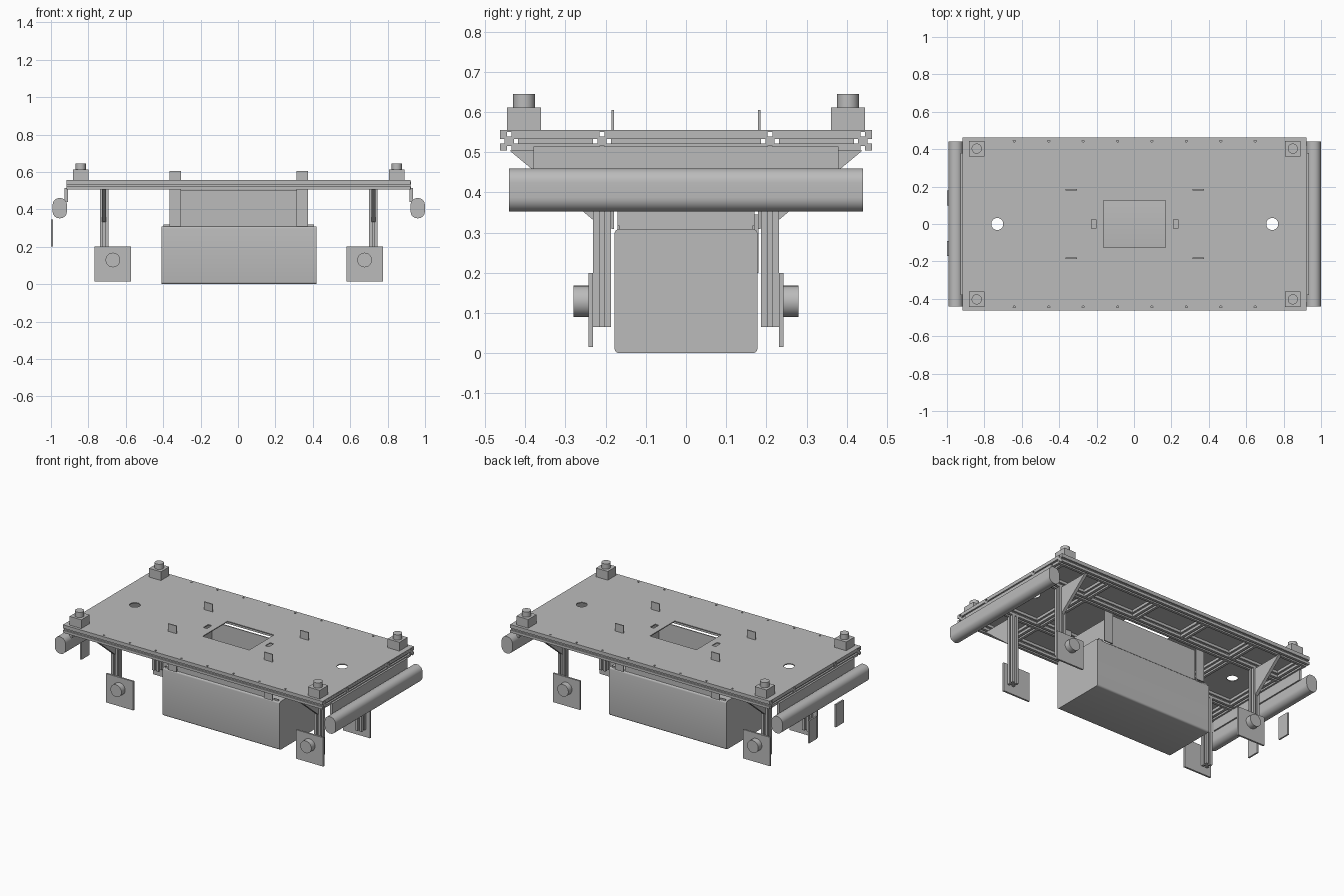
import bpy, bmesh
from math import pi
from mathutils import Matrix, Vector

cube = bpy.data.objects.get("Cube")
if cube:
    bpy.data.objects.remove(cube, do_unlink=True)

grey = bpy.data.materials.new("plain grey")
grey.use_nodes = True
grey.diffuse_color = (0.5, 0.5, 0.5, 1)
grey.node_tree.nodes["Principled BSDF"].inputs["Base Color"].default_value = (0.5, 0.5, 0.5, 1)

CX = 0.004            # middle of the mirrored parts
TOP, UNDER = 0.556, 0.505
H = 0.0225            # half width of a slotted beam
BEAM_Z = UNDER + H


def finish(name, bm, smooth=False):
    bmesh.ops.recalc_face_normals(bm, faces=bm.faces)
    mesh = bpy.data.meshes.new(name)
    bm.to_mesh(mesh)
    bm.free()
    mesh.materials.append(grey)
    ob = bpy.data.objects.new(name, mesh)
    bpy.context.collection.objects.link(ob)
    if smooth:
        bpy.ops.object.select_all(action='DESELECT')
        ob.select_set(True)
        bpy.context.view_layer.objects.active = ob
        bpy.ops.object.shade_smooth_by_angle()
    return ob


def box(name, x, y, z, round_axis=None, radius=0.01, segments=4):
    """Box from (low, high) ranges, optionally rounded along one axis."""
    bm = bmesh.new()
    lo, hi = Vector((x[0], y[0], z[0])), Vector((x[1], y[1], z[1]))
    bmesh.ops.create_cube(bm, size=1, matrix=Matrix.Translation((lo + hi) / 2)
                          @ Matrix.Diagonal((*(hi - lo), 1)))
    if round_axis is not None:
        edges = [e for e in bm.edges
                 if abs((e.verts[0].co - e.verts[1].co)[round_axis]) > 1e-4]
        bmesh.ops.bevel(bm, geom=edges, offset=radius, segments=segments,
                        profile=0.5, affect='EDGES')
    return finish(name, bm, round_axis is not None)


def cylinder(name, centre, radius, depth, along_y=False, sides=32):
    bm = bmesh.new()
    turn = Matrix.Rotation(pi / 2, 4, 'X') if along_y else Matrix()
    bmesh.ops.create_cone(bm, cap_ends=True, segments=sides, radius1=radius,
                          radius2=radius, depth=depth,
                          matrix=Matrix.Translation(centre) @ turn)
    return finish(name, bm, True)


def prism(name, points, vector):
    bm = bmesh.new()
    face = bm.faces.new([bm.verts.new(p) for p in points])
    new = bmesh.ops.extrude_face_region(bm, geom=[face])["geom"]
    bmesh.ops.translate(bm, vec=vector, verts=[v for v in new if isinstance(v, bmesh.types.BMVert)])
    return finish(name, bm)


def beam(name, start, axis, length):
    """Square extrusion with a slot down each side."""
    s, d = 0.006, 0.011
    side = [(H, H), (s, H), (s, H - d), (-s, H - d), (-s, H)]
    outline = []
    for _ in range(4):
        outline += side
        side = [(-b, a) for a, b in side]
    pts = []
    for a, b in outline:
        p = [a, b]
        p.insert(axis, 0)
        pts.append(Vector(p) + Vector(start))
    vec = Vector((0, 0, 0))
    vec[axis] = length
    return prism(name, pts, vec)


def cut(target, cutter):
    cutter.hide_render = True
    cutter.hide_viewport = True
    cutter.display_type = 'WIRE'
    mod = target.modifiers.new("cut", 'BOOLEAN')
    mod.object = cutter
    mod.solver = 'EXACT'


# Deck plate with its openings
deck = box("deck_plate", (-0.917, 0.923), (-0.4625, 0.4625), (UNDER + 2 * H, TOP))
Z_CUT = (UNDER, TOP + 0.1)
cut(deck, box("opening_cutter", (-0.162, 0.168), (-0.126, 0.126), Z_CUT))
for sx in (-1, 1):
    cut(deck, cylinder("round_hole_cutter", (CX + sx * 0.735, 0, TOP), 0.032, 0.1))
    x = CX + sx * 0.219
    cut(deck, box("slot_cutter", (x - 0.013, x + 0.013), (-0.025, 0.025), Z_CUT))
    for i in range(4):
        for sy in (-1, 1):
            cut(deck, cylinder("bolt_hole_cutter", (CX + sx * (0.092 + i * 0.184), sy * 0.444, TOP),
                               0.006, 0.1, sides=12))

# Deck frame: long beams and the cross beams between them
for y in (-0.44, -0.209, 0.209, 0.44):
    beam("long_beam", (-0.917, y, BEAM_Z), 0, 1.84)
for i in range(6):
    x = CX + (i - 2.5) * 0.359
    for y0, y1 in ((-0.4175, -0.2315), (-0.1865, 0.1865), (0.2315, 0.4175)):
        if abs(x) < 0.2 and y0 == -0.1865:
            continue
        beam("cross_beam", (x, y0, BEAM_Z), 1, y1 - y0)

# Main box and the open chute between it and the deck
box("main_box", (-0.41, 0.42), (-0.178, 0.178), (0, 0.309), 0, 0.012)
for sy in (-1, 1):
    y = sorted((sy * 0.171, sy * 0.165))
    box("chute_long_wall", (-0.31, 0.312), y, (0.309, 0.503))
    box("chute_end_wall", sorted((CX + sy * 0.309, CX + sy * 0.303)), (-0.165, 0.165), (0.309, 0.503))
    # Hanger straps rising through the deck
    for sx in (-1, 1):
        x = CX + sx * 0.34
        box("hanger_strap", (x - 0.03, x + 0.03), sorted((sy * 0.179, sy * 0.186)), (0.309, 0.605))
        box("box_flange", sorted((CX + sx * 0.37, CX + sx * 0.402)), y, (0.305, 0.318))

for sx in (-1, 1):
    # Rounded end bumpers and their brackets
    box("bumper", sorted((CX + sx * 0.919, CX + sx * 0.995)), (-0.44, 0.44),
        (0.352, 0.46), 1, 0.036, 8)
    box("bumper_bracket", sorted((CX + sx * 0.914, CX + sx * 0.932)), (-0.38, 0.38), (0.44, 0.515))
    for sy in (-1, 1):
        # Corner locating blocks
        bx, by = CX + sx * 0.845, sy * 0.403
        box("corner_block", (bx - 0.042, bx + 0.042), (by - 0.042, by + 0.042), (TOP, 0.612))
        cylinder("corner_pin", (bx, by, 0.6255), 0.027, 0.039)
        # Slotted legs, gussets, foot plates and rollers
        lx = CX + sx * 0.72
        beam("leg", (lx, sy * 0.209, 0.065), 2, UNDER - 0.065)
        prism("leg_gusset", [(lx - 0.01, sy * 0.2315, UNDER), (lx - 0.01, sy * 0.44, UNDER),
                             (lx - 0.01, sy * 0.2315, 0.332)], (0.02, 0, 0))
        box("foot_plate", sorted((CX + sx * 0.577, CX + sx * 0.77)),
            sorted((sy * 0.2315, sy * 0.243)), (0.015, 0.2))
        cylinder("roller", (CX + sx * 0.673, sy * 0.2615, 0.129), 0.039, 0.037, along_y=True)

# Small plates beyond the bumper at one end
for y in (-0.13, 0.14):
    box("end_tag", (-1, -0.99), (y - 0.04, y + 0.04), (0.2, 0.345))
